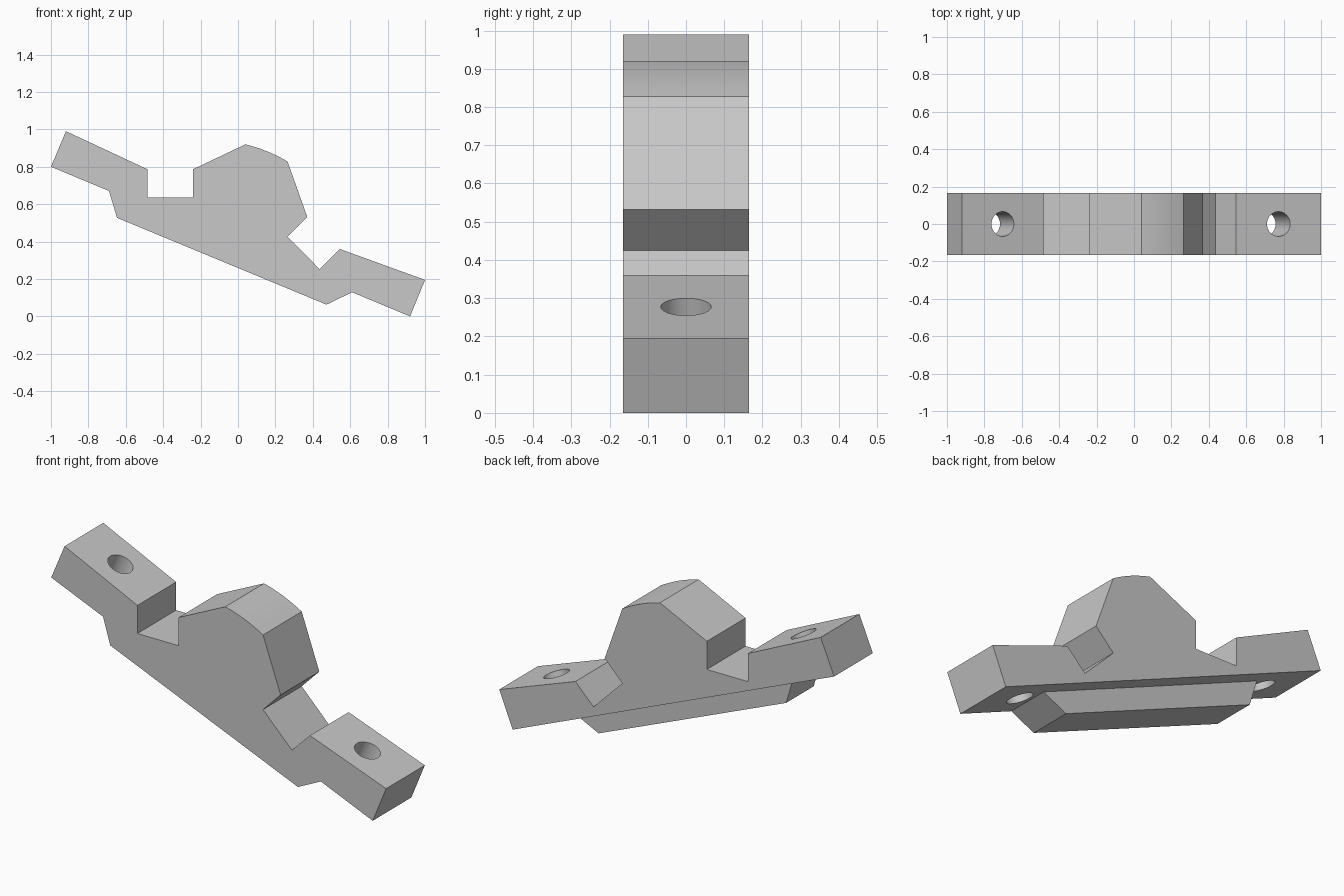
import bpy, bmesh, math
from mathutils import Vector

cube = bpy.data.objects.get("Cube")
if cube:
    bpy.data.objects.remove(cube, do_unlink=True)

HALF = 0.165          # half depth of the bracket
RIDGE_BACK = 0.07     # back of the shallower rail under the flange

grey = bpy.data.materials.new("plain grey")
grey.use_nodes = True
grey.diffuse_color = (0.58, 0.58, 0.58, 1)
grey.node_tree.nodes["Principled BSDF"].inputs["Base Color"].default_value = grey.diffuse_color


def prism(name, outline, y0, y1):
    """Extrude an x-z outline along y."""
    bm = bmesh.new()
    face = bm.faces.new([bm.verts.new((x, y0, z)) for x, z in outline])
    out = bmesh.ops.extrude_face_region(bm, geom=[face])
    moved = [g for g in out["geom"] if isinstance(g, bmesh.types.BMVert)]
    bmesh.ops.translate(bm, verts=moved, vec=(0, y1 - y0, 0))
    bmesh.ops.recalc_face_normals(bm, faces=bm.faces[:])
    mesh = bpy.data.meshes.new(name)
    bm.to_mesh(mesh)
    bm.free()
    obj = bpy.data.objects.new(name, mesh)
    bpy.context.collection.objects.link(obj)
    mesh.materials.append(grey)
    return obj


def bulge(a, b, sag, steps):
    """Points of a shallow arc between a and b, ends included."""
    a, b = Vector(a), Vector(b)
    d = b - a
    n = Vector((-d.y, d.x)).normalized()
    return [tuple(a + d * t + n * sag * 4 * t * (1 - t))
            for t in (i / steps for i in range(steps + 1))]


def under(x):
    """Height of the sloping flange underside."""
    return 0.8 * (0.92 - x) / 1.92


def cut(target, cutter):
    cutter.hide_render = True
    mod = target.modifiers.new("cut", "BOOLEAN")
    mod.operation, mod.solver, mod.object = "DIFFERENCE", "EXACT", cutter
    bpy.context.view_layer.objects.active = target
    bpy.ops.object.modifier_apply(modifier=mod.name)
    bpy.data.objects.remove(cutter, do_unlink=True)


# Bracket body: flange ends, notches, crown and lower rail in one outline
left_foot, right_foot = (-0.69, under(-0.69)), (0.61, under(0.61))
outline = [(-1, 0.8), (-0.92, 0.99), (-0.485, 0.787), (-0.485, 0.635),
           (-0.24, 0.635), (-0.24, 0.787)]
outline += bulge((0.04, 0.92), (0.265, 0.828), 0.009, 6)
outline += [(0.37, 0.532), (0.265, 0.425), (0.437, 0.252), (0.545, 0.36),
            (1, 0.195), (0.92, 0), right_foot, (0.473, 0.063),
            (-0.647, 0.527), left_foot]
body = prism("bracket_body", outline, -HALF, HALF)

# Step behind the lower rail
step = prism("rail_step_cutter",
             [left_foot, right_foot, (0.5, -0.2), (-0.8, 0.3)], RIDGE_BACK, HALF + 0.1)
cut(body, step)

# Bolt holes square to the flange
axis = Vector((0.385, 0, 0.923))
for x, z in ((-0.703, 0.886), (0.773, 0.277)):
    bpy.ops.mesh.primitive_cylinder_add(
        vertices=40, radius=0.066, depth=0.7, location=(x, 0, z),
        rotation=axis.to_track_quat("Z", "Y").to_euler())
    drill = bpy.context.object
    drill.name = "bolt_hole_cutter"
    drill.data.materials.append(grey)
    cut(body, drill)

# Merge leftover flat seams and shade
bm = bmesh.new()
bm.from_mesh(body.data)
bmesh.ops.remove_doubles(bm, verts=bm.verts[:], dist=0.0001)
bmesh.ops.dissolve_limit(bm, angle_limit=math.radians(0.5),
                         verts=bm.verts[:], edges=bm.edges[:])
bm.to_mesh(body.data)
bm.free()
bpy.ops.object.select_all(action="DESELECT")
body.select_set(True)
bpy.context.view_layer.objects.active = body
bpy.ops.object.shade_smooth_by_angle(angle=math.radians(25))
